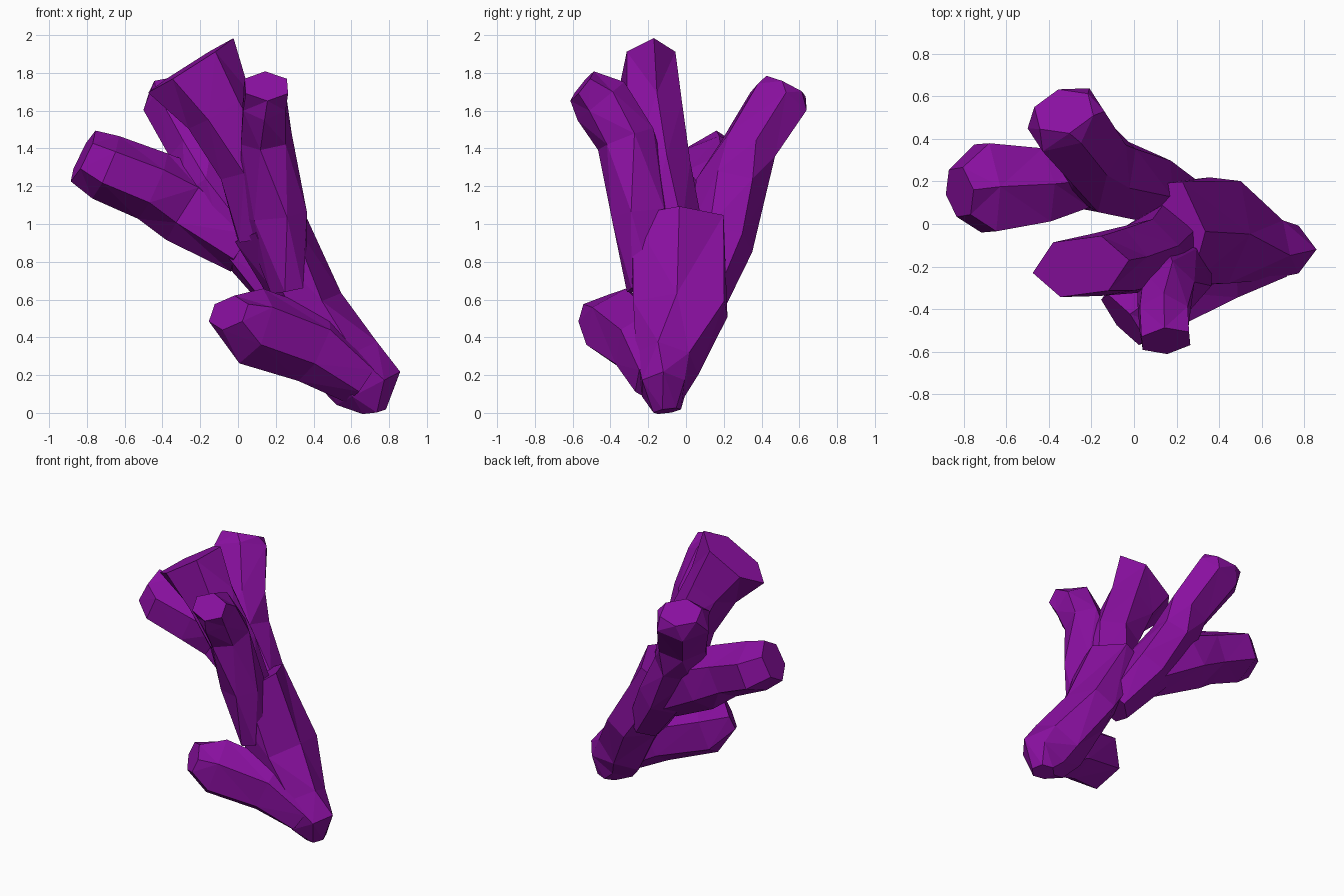
import bpy
import bmesh
from math import cos, sin, tau
from mathutils import Vector

SIDES = 6
UP = Vector((0, 0, 1))

cube = bpy.data.objects.get("Cube")
if cube:
    bpy.data.objects.remove(cube, do_unlink=True)

# Single flat purple
purple = bpy.data.materials.new("coral purple")
purple.use_nodes = True
colour = (0.25, 0.005, 0.35, 1)
purple.diffuse_color = colour
shader = purple.node_tree.nodes["Principled BSDF"]
shader.inputs["Base Color"].default_value = colour
shader.inputs["Roughness"].default_value = 0.8


def cross_section(bm, centre, direction, width, depth):
    """Oval ring of corners square to the direction of growth."""
    across = UP.cross(direction).normalized()
    outward = across.cross(direction).normalized()
    ring = []
    for corner in range(SIDES):
        angle = tau * corner / SIDES
        offset = outward * depth * cos(angle) + across * width * sin(angle)
        ring.append(bm.verts.new(centre + offset))
    return ring


def limb(name, path, widths, depths):
    """Low-poly limb that follows a path with a changing oval section."""
    points = [Vector(point) for point in path]
    last = len(points) - 1
    bm = bmesh.new()
    rings = []
    for index, centre in enumerate(points):
        direction = points[min(index + 1, last)] - points[max(index - 1, 0)]
        ring = cross_section(bm, centre, direction, widths[index], depths[index])
        rings.append(ring)

    # Walls between neighbouring rings, then both ends
    for lower, upper in zip(rings, rings[1:]):
        for corner in range(SIDES):
            following = (corner + 1) % SIDES
            bm.faces.new((lower[corner], lower[following], upper[following], upper[corner]))
    bm.faces.new(rings[0])
    bm.faces.new(rings[-1])
    bmesh.ops.triangulate(bm, faces=bm.faces)
    bmesh.ops.recalc_face_normals(bm, faces=bm.faces)

    mesh = bpy.data.meshes.new(name)
    bm.to_mesh(mesh)
    bm.free()
    mesh.materials.append(purple)
    obj = bpy.data.objects.new(name, mesh)
    bpy.context.collection.objects.link(obj)


# Leaning stem with its blunt foot
limb(
    "stem",
    path=[(.71, -.1, .01), (.69, -.12, .13), (.58, -.1, .26), (.4, -.03, .55), (.16, -.05, 1)],
    widths=[.08, .13, .17, .28, .28],
    depths=[.07, .19, .2, .17, .2],
)

# Low branch curling forward from the foot
limb(
    "low_branch",
    path=[(.65, -.15, .17), (.4, -.22, .35), (.07, -.35, .46), (-.05, -.45, .53)],
    widths=[.13, .17, .21, .16],
    depths=[.14, .2, .21, .1],
)

# Front upright branch
limb(
    "front_branch",
    path=[(.27, -.2, .65), (.19, -.22, 1.05), (.15, -.32, 1.45), (.14, -.45, 1.65), (.15, -.55, 1.73)],
    widths=[.12, .2, .14, .13, .13],
    depths=[.1, .15, .16, .16, .1],
)

# Tallest branch, ending in a slanted tip
limb(
    "tall_branch",
    path=[(.15, -.1, .95), (.06, -.15, 1.3), (-.1, -.18, 1.6), (-.25, -.2, 1.84)],
    widths=[.2, .18, .17, .15],
    depths=[.17, .17, .19, .27],
)

# Sideways branch
limb(
    "side_branch",
    path=[(.05, .15, .88), (-.26, .22, 1.1), (-.45, .18, 1.2), (-.7, .17, 1.3), (-.82, .15, 1.36)],
    widths=[.15, .16, .2, .24, .13],
    depths=[.16, .22, .19, .18, .15],
)

# Back branch
limb(
    "back_branch",
    path=[(.25, .08, .6), (.05, .18, .9), (-.14, .24, 1.2), (-.2, .33, 1.4), (-.32, .49, 1.65), (-.33, .53, 1.73)],
    widths=[.14, .18, .2, .18, .2, .15],
    depths=[.12, .17, .16, .15, .16, .12],
)
